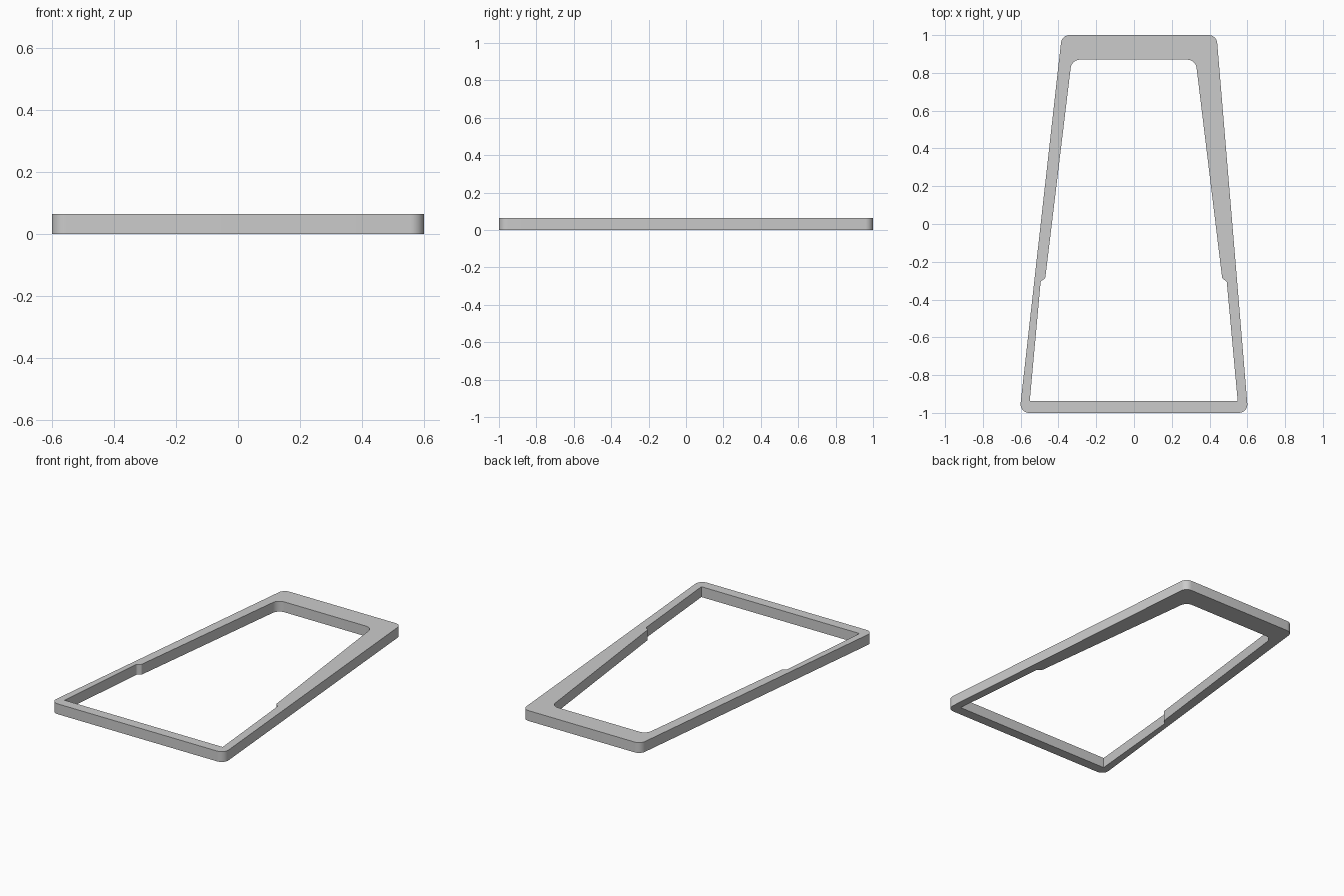
import bpy, bmesh, math
from mathutils import Vector

if "Cube" in bpy.data.objects:
    bpy.data.objects.remove(bpy.data.objects["Cube"])

HEIGHT = 0.065

def rounded_loop(corners, steps=8):
    """Turn (x, y, radius) corners into a filleted outline."""
    pts = []
    n = len(corners)
    for i, (x, y, r) in enumerate(corners):
        p = Vector((x, y))
        if r == 0:
            pts.append(p)
            continue
        a = (Vector(corners[i - 1][:2]) - p).normalized()
        b = (Vector(corners[(i + 1) % n][:2]) - p).normalized()
        half = a.angle(b) / 2
        centre = p + (a + b).normalized() * (r / math.sin(half))
        start = p + a * (r / math.tan(half)) - centre
        end = p + b * (r / math.tan(half)) - centre
        sweep = math.pi - 2 * half
        for k in range(steps + 1):
            t = k / steps
            d = (start * math.sin((1 - t) * sweep) + end * math.sin(t * sweep)) / math.sin(sweep)
            pts.append(centre + d)
    return pts

# Outer outline: tapered and slightly skewed, with rounded corners
outer = rounded_loop([(-0.606, -1, 0.045), (0.604, -1, 0.045),
                      (0.437, 1, 0.045), (-0.382, 1, 0.045)])

# Opening: sharp front corners, stepped sides, rounded back corners
inner = rounded_loop([(-0.552, -0.937, 0), (0.549, -0.937, 0),
                      (0.491, -0.304, 0.015), (0.467, -0.288, 0.015),
                      (0.326, 0.87, 0.05), (-0.330, 0.87, 0.05),
                      (-0.470, -0.288, 0.015), (-0.494, -0.304, 0.015)])

bm = bmesh.new()
edges = []
for loop in (outer, inner):
    vs = [bm.verts.new((p.x, p.y, 0)) for p in loop]
    edges += [bm.edges.new((vs[i - 1], vs[i])) for i in range(len(vs))]

# Fill the ring between the outlines and raise it
bmesh.ops.triangle_fill(bm, edges=edges, use_beauty=True, use_dissolve=False)
top = bmesh.ops.extrude_face_region(bm, geom=bm.faces[:], use_keep_orig=True)
bmesh.ops.translate(bm, vec=(0, 0, HEIGHT),
                    verts=[g for g in top["geom"] if isinstance(g, bmesh.types.BMVert)])
bmesh.ops.recalc_face_normals(bm, faces=bm.faces[:])

mesh = bpy.data.meshes.new("tapered_frame")
bm.to_mesh(mesh)
bm.free()
frame = bpy.data.objects.new("tapered_frame", mesh)
bpy.context.collection.objects.link(frame)
bpy.context.view_layer.objects.active = frame
frame.select_set(True)
bpy.ops.object.shade_smooth_by_angle(angle=math.radians(30))
